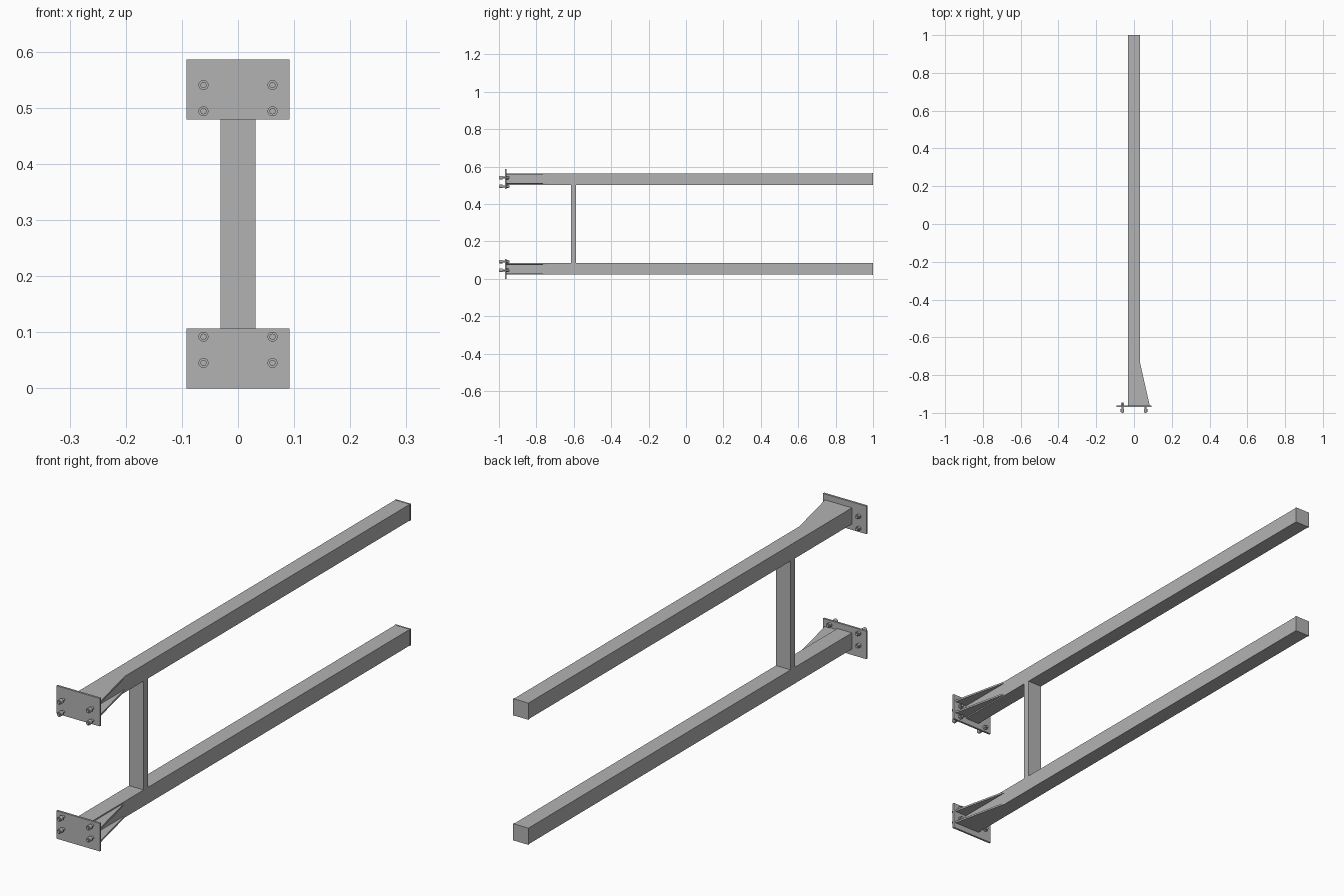
import bpy
import bmesh
import math
from mathutils import Matrix

cube = bpy.data.objects.get("Cube")
if cube:
    bpy.data.objects.remove(cube, do_unlink=True)

steel = bpy.data.materials.new("grey_steel")
steel.use_nodes = True
colour = (0.45, 0.45, 0.45, 1)
steel.diffuse_color = colour
steel.node_tree.nodes["Principled BSDF"].inputs["Base Color"].default_value = colour

MID_Z = 0.293     # height of the mirror plane between the two beams
HALF = 0.031      # half width of the square tube


def finish(name, bm):
    bmesh.ops.recalc_face_normals(bm, faces=bm.faces)
    mesh = bpy.data.meshes.new(name)
    bm.to_mesh(mesh)
    bm.free()
    mesh.materials.append(steel)
    obj = bpy.data.objects.new(name, mesh)
    bpy.context.collection.objects.link(obj)
    return obj


def box(name, low, high):
    bm = bmesh.new()
    bmesh.ops.create_cube(bm, size=1)
    for v in bm.verts:
        v.co = [(a + b) / 2 + c * (b - a) for a, b, c in zip(low, high, v.co)]
    return finish(name, bm)


def prism(name, outline, z, thickness):
    bm = bmesh.new()
    face = bm.faces.new([bm.verts.new((x, y, z)) for x, y in outline])
    top = bmesh.ops.extrude_face_region(bm, geom=[face])
    verts = [g for g in top["geom"] if isinstance(g, bmesh.types.BMVert)]
    bmesh.ops.translate(bm, verts=verts, vec=(0, 0, thickness))
    return finish(name, bm)


def bolt(name, x, z):
    bm = bmesh.new()
    # shank, front head, rear nut: radius, start y, end y, sides
    for radius, y0, y1, sides in ((0.0055, -1.0, -0.944, 16),
                                  (0.009, -0.996, -0.98, 16),
                                  (0.009, -0.959, -0.949, 6)):
        place = Matrix.Translation((x, (y0 + y1) / 2, z)) @ Matrix.Rotation(math.pi / 2, 4, "X")
        bmesh.ops.create_cone(bm, cap_ends=True, segments=sides, radius1=radius,
                              radius2=radius, depth=y1 - y0, matrix=place)
    return finish(name, bm)


gusset_outline = [(HALF, -0.73), (HALF, -0.96), (0.083, -0.96)]

for level, sign in (("lower", -1), ("upper", 1)):
    def height(offset):
        return MID_Z + sign * offset

    centre = height(0.2395)
    # Long square tube with its closing cap
    box(level + "_beam", (-HALF, -0.96, centre - HALF), (HALF, 0.997, centre + HALF))
    box(level + "_end_cap", (-0.032, 0.995, centre - 0.032), (0.032, 1.0, centre + 0.032))
    # Mounting plate
    box(level + "_mounting_plate", (-0.092, -0.968, centre - 0.0535),
        (0.092, -0.96, centre + 0.0535))
    # Pair of tapered stiffeners on one side
    for part, offset in (("outer", 0.267), ("inner", 0.217)):
        prism(level + "_" + part + "_gusset", gusset_outline, height(offset) - 0.0035, 0.007)
    # Four bolts per plate
    for row, offset in (("inner", 0.201), ("outer", 0.2475)):
        for side, x in (("left", 0.0615), ("right", -0.0615)):
            bolt(f"{level}_{row}_{side}_bolt", x, height(offset))

# Flat upright joining both beams
box("cross_strut", (-HALF, -0.615, 0.084), (HALF, -0.589, 0.502))
